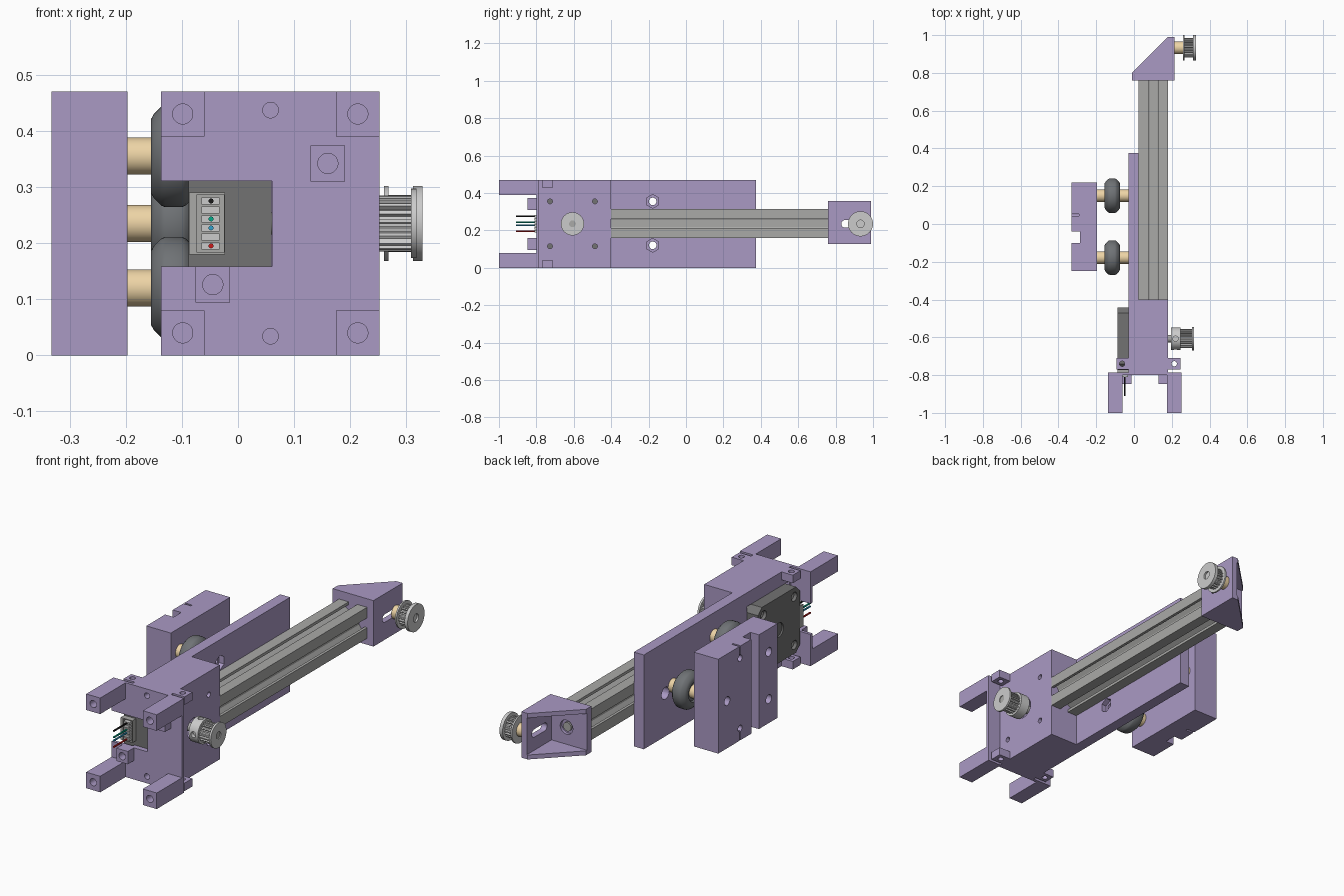
import bpy, bmesh
from math import sin, cos, pi, radians

if "Cube" in bpy.data.objects:
    bpy.data.objects.remove(bpy.data.objects["Cube"])

def mat(name, rgb):
    m = bpy.data.materials.new(name)
    m.diffuse_color = (*rgb, 1)
    m.use_nodes = True
    m.node_tree.nodes["Principled BSDF"].inputs["Base Color"].default_value = m.diffuse_color
    return m

PURPLE = mat("purple_plastic", (0.40, 0.32, 0.55))
GOLD = mat("brass", (0.85, 0.66, 0.38))
DARK = mat("dark_metal", (0.17, 0.17, 0.17))
RUBBER = mat("wheel_grey", (0.16, 0.17, 0.18))
STEEL = mat("aluminium", (0.40, 0.40, 0.39))
PULLEY = mat("pulley_metal", (0.55, 0.57, 0.58))
ZC = 0.235                     # mid height of the rail, motor and pulleys

def finish(name, bm, m, smooth):
    bmesh.ops.recalc_face_normals(bm, faces=bm.faces)
    me = bpy.data.meshes.new(name)
    bm.to_mesh(me)
    bm.free()
    ob = bpy.data.objects.new(name, me)
    bpy.context.collection.objects.link(ob)
    if m:
        me.materials.append(m)
    if smooth:
        smooth_ob(ob)
    return ob

def smooth_ob(ob):
    bpy.ops.object.select_all(action='DESELECT')
    bpy.context.view_layer.objects.active = ob
    ob.select_set(True)
    bpy.ops.object.shade_smooth_by_angle(angle=radians(30))

def place(axis, u, v, t):
    return {'X': (t, u, v), 'Y': (u, t, v), 'Z': (u, v, t)}[axis]

def prism(name, pts, axis, a, b, m=None, smooth=False):
    """Extrude a 2D outline along an axis from a to b."""
    bm = bmesh.new()
    lo = [bm.verts.new(place(axis, u, v, a)) for u, v in pts]
    hi = [bm.verts.new(place(axis, u, v, b)) for u, v in pts]
    bm.faces.new(lo)
    bm.faces.new(hi)
    n = len(pts)
    for i in range(n):
        j = (i + 1) % n
        bm.faces.new((lo[i], lo[j], hi[j], hi[i]))
    return finish(name, bm, m, smooth)

def circ(u, v, r, n=32):
    return [(u + r * cos(2 * pi * (i + .5) / n), v + r * sin(2 * pi * (i + .5) / n)) for i in range(n)]

def rect(u0, u1, v0, v1, c=0):
    if not c:
        return [(u0, v0), (u1, v0), (u1, v1), (u0, v1)]
    return [(u0 + c, v0), (u1 - c, v0), (u1, v0 + c), (u1, v1 - c),
            (u1 - c, v1), (u0 + c, v1), (u0, v1 - c), (u0, v0 + c)]

def box(name, x0, x1, y0, y1, z0, z1, m=None):
    return prism(name, rect(x0, x1, y0, y1), 'Z', z0, z1, m)

def lathe(name, prof, y, z, m, n=48):
    """Revolve a closed (x, radius) profile about an x-parallel axis."""
    bm = bmesh.new()
    rings = [[bm.verts.new((x, y + r * cos(2 * pi * i / n), z + r * sin(2 * pi * i / n)))
              for x, r in prof] for i in range(n)]
    for i in range(n):
        p, q = rings[i], rings[(i + 1) % n]
        for k in range(len(prof)):
            l = (k + 1) % len(prof)
            bm.faces.new((p[k], p[l], q[l], q[k]))
    return finish(name, bm, m, True)

def tube(name, x0, x1, r, bore, y, z, m):
    return lathe(name, [(x0, bore), (x0, r), (x1, r), (x1, bore)], y, z, m)

def cut(ob, cutters):
    for c in cutters:
        c.hide_render = True
        md = ob.modifiers.new("cut", 'BOOLEAN')
        md.operation, md.solver, md.object = 'DIFFERENCE', 'EXACT', c
        bpy.context.view_layer.objects.active = ob
        bpy.ops.object.modifier_apply(modifier=md.name)
        bpy.data.objects.remove(c, do_unlink=True)
    smooth_ob(ob)

WHEELS = [(0.15, ZC), (-0.178, 0.12), (-0.178, 0.355)]

# Main frame: back plate, motor block and front flange in one outline
frame = prism("main_frame", [(-.137, -.8), (.252, -.8), (.252, -.785), (.18, -.785), (.18, -.4),
                             (.025, -.4), (.025, .375), (-.03, .375), (-.03, -.785), (-.137, -.785)],
              'Z', 0, .47, PURPLE)
c = [box("c", -.1, .061, -.774, -.438, .069, .401),              # motor pocket
     box("c", -.2, .061, -.9, -.76, .158, .311),                 # cable window
     prism("c", circ(-.607, ZC, .05), 'X', .03, .3)]
for dy in (-.12, .12):
    for dz in (-.12, .12):
        c.append(prism("c", circ(-.607 + dy, ZC + dz, .013, 20), 'X', .03, .3))
for z in (.034, .437):
    c.append(prism("c", circ(.058, z, .014, 20), 'Y', -.9, -.72))
for y, z in WHEELS:
    c.append(prism("c", circ(y, z, .02, 24), 'X', -.1, .1))
for y, z in WHEELS[1:]:
    c.append(prism("c", circ(y, z, .037, 6), 'X', -.002, .1))    # nut pockets
c.append(prism("c", circ(.205, .215, .03, 24), 'X', -.1, .1))
cut(frame, c)

# Four long legs and two short stubs on the front flange
for i, (x0, x1) in enumerate([(-.137, -.06), (.175, .252)]):
    for j, (z0, z1) in enumerate([(0, .08), (.39, .47)]):
        leg = box(f"front_leg_{i}{j}", x0, x1, -1, -.8, z0, z1, PURPLE)
        cut(leg, [prism("c", circ((x0 + x1) / 2, (z0 + z1) / 2, .018, 24), 'Y', -1.1, -.85)])
for i, (x, z) in enumerate([(-.045, .126), (.16, .342)]):
    s = box(f"front_stub_{i}", x - .031, x + .031, -.848, -.8, z - .032, z + .032, PURPLE)
    cut(s, [prism("c", circ(x, z, .018, 24), 'Y', -.9, -.81)])

# Drilled ears beside the motor block
for i, (x0, x1, xc) in enumerate([(-.092, -.03, -.063), (.18, .245, .213)]):
    for j, (z0, z1) in enumerate([(0, .04), (.43, .47)]):
        e = box(f"ear_{i}{j}", x0, x1, -.77, -.71, z0, z1, PURPLE)
        cut(e, [prism("c", circ(xc, -.74, .014, 20), 'Z', -.1, .6)])

# Slotted rail
h = .0775
side = [(h, -h), (h, -.024), (h - .014, -.024), (h - .014, -.043), (h - .028, -.043), (.034, -.02),
        (.034, .02), (h - .028, .043), (h - .014, .043), (h - .014, .024), (h, .024)]
pts = []
for k in range(4):
    a, b = [(1, 0), (0, 1), (-1, 0), (0, -1)][k]
    pts += [(u * a - v * b + .1025, u * b + v * a + ZC + .002) for u, v in side]
prism("slotted_rail", pts, 'Y', -.4, .76, STEEL)

# End bracket, hollow on its slanted side
br = prism("end_bracket", [(-.01, .76), (.215, .76), (.215, .99), (.18, .99), (-.01, .802)],
           'Z', .128, .357, PURPLE)
slot = [(.93 + .02 * cos(a), ZC + .02 * sin(a)) for a in [-pi / 2 + pi * i / 10 for i in range(11)]]
slot += [(.85 - (u - .93), 2 * ZC - v) for u, v in slot]
cut(br, [prism("c", [(-.05, .795), (.185, .795), (.185, 1.1), (-.05, 1.1)], 'Z', .15, .335),
         prism("c", slot, 'X', .1, .3),
         prism("c", circ(.1025, ZC, .035), 'Y', .78, .9)])
prism("rail_screw", circ(.1025, ZC, .022), 'Y', .77, .79, STEEL, True)

# Carriage plate with belt channel and clamp slits
car = box("carriage", -.332, -.197, -.248, .22, 0, .47, PURPLE)
c = [box("c", -.4, -.285, -.1, -.04, -.1, .6)]
for z0, z1, zc in ((-.1, .06, .06), (.41, .6, .41)):
    c.append(box("c", -.4, -.29, .043, .053, z0, z1))
    c.append(prism("c", circ(.048, zc, .016, 20), 'X', -.4, -.285))
for y, z in WHEELS:
    c.append(prism("c", circ(y, z, .022, 24), 'X', -.5, 0))
cut(car, c)

# Rollers with brass spacers
for i, (y, z) in enumerate(WHEELS):
    lathe(f"roller_{i}", [(-.145, .02), (-.145, .045), (-.155, .05), (-.155, .066), (-.15, .075),
                          (-.137, .088), (-.13, .091), (-.1, .091), (-.093, .088), (-.08, .075),
                          (-.075, .066), (-.075, .05), (-.085, .045), (-.085, .02)], y, z, RUBBER)
    tube(f"outer_spacer_{i}", -.197, -.144, .033, .02, y, z, GOLD)
    tube(f"inner_spacer_{i}", -.086, -.03, .033, .02, y, z, GOLD)

# Flat stepper motor
motor = prism("motor", rect(-.772, -.442, ZC - .164, ZC + .164, .03), 'X', -.088, .06, DARK)
c = [prism("c", circ(-.607 + a * .12, ZC + b * .12, .022, 20), 'X', -.2, -.07)
     for a in (-1, 1) for b in (-1, 1)]
c.append(prism("c", circ(-.607, ZC, .035), 'X', -.2, -.08))
cut(motor, c)
for i, (a, b) in enumerate([(-1, -1), (-1, 1), (1, -1), (1, 1)]):
    prism(f"motor_screw_{i}", circ(-.607 + a * .12, ZC + b * .12, .016, 20), 'X', -.075, -.065, STEEL, True)

# Cable socket with its wires
sock = box("cable_socket", -.087, -.023, -.8, -.765, .18, .29, STEEL)
cells = [.275, .259, .243, .227, .211, .195]
cut(sock, [box("c", -.073, -.025, -.9, -.785, .183, .287)])
for i, z in enumerate(cells):
    box(f"plug_cell_{i}", -.065, -.033, -.81, -.775, z - .006, z + .006, PULLEY)
for i, n, rgb in [(0, "black", (.01, .01, .01)), (2, "green", (0, .4, .25)),
                  (3, "blue", (.03, .35, .6)), (5, "red", (.6, .01, .01))]:
    prism(f"{n}_wire", circ(-.048, cells[i], .0045, 10), 'Y', -.91, -.8, mat(n, rgb), True)

# Toothed pulleys
def gear(y, r0, r1, n=20):
    out = []
    for i in range(n):
        for f, r in ((0, r0), (.4, r0), (.5, r1), (.9, r1)):
            a = 2 * pi * (i + f) / n
            out.append((y + r * cos(a), ZC + r * sin(a)))
    return out

YM, YI = -.607, .933
hub = tube("motor_pulley_hub", .195, .245, .06, .02, YM, ZC, PULLEY)
cut(hub, [prism("c", circ(.22, ZC, .014, 20), 'Y', YM - .1, YM - .04),
          prism("c", circ(.22, YM, .014, 20), 'Z', ZC + .04, ZC + .1)])
prism("motor_pulley_teeth", gear(YM, .041, .05), 'X', .245, .31, PULLEY)
tube("motor_pulley_flange", .308, .318, .062, .018, YM, ZC, PULLEY)
prism("motor_shaft", circ(YM, ZC, .02), 'X', .05, .314, STEEL, True)

prism("idler_teeth", gear(YI, .042, .051), 'X', .262, .32, PULLEY)
for i, x in enumerate((.26, .312)):
    tube(f"idler_flange_{i}", x, x + .008, .067, .02, YI, ZC, PULLEY)
tube("idler_rim", .32, .329, .067, .02, YI, ZC, PULLEY)
tube("idler_spacer", .215, .26, .033, .02, YI, ZC, GOLD)
